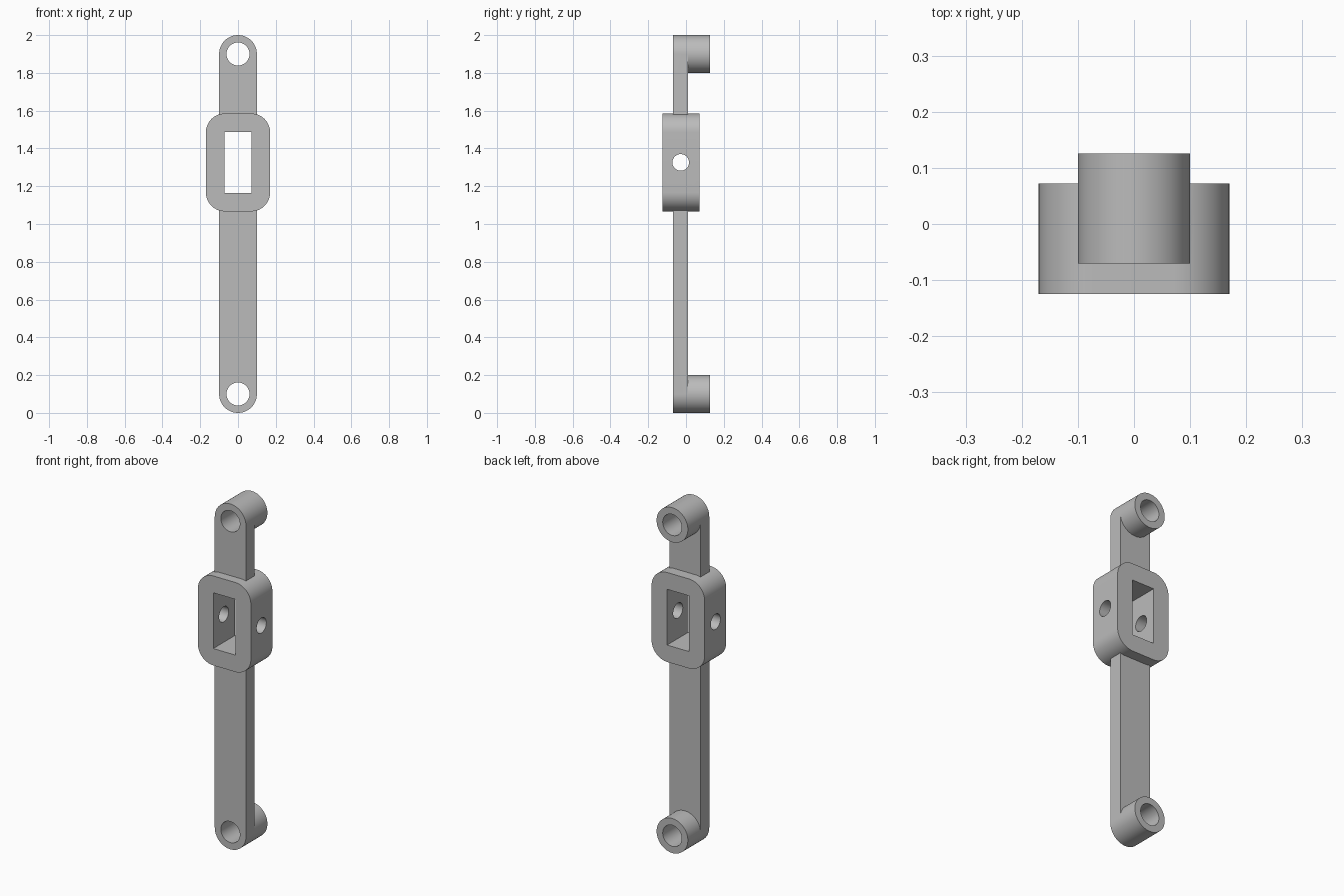
import bpy, bmesh, math
from mathutils import Matrix

cube = bpy.data.objects.get("Cube")
if cube:
    bpy.data.objects.remove(cube)

grey = bpy.data.materials.new("plain grey")
grey.use_nodes = True
grey.diffuse_color = (0.5, 0.5, 0.5, 1)
grey.node_tree.nodes["Principled BSDF"].inputs["Base Color"].default_value = (0.5, 0.5, 0.5, 1)

MID = 1.326          # height of the housing centre
EYES = (0.1, 1.9)    # heights of the two end eyes


def make_object(name, bm):
    bmesh.ops.recalc_face_normals(bm, faces=bm.faces)
    mesh = bpy.data.meshes.new(name)
    bm.to_mesh(mesh)
    bm.free()
    mesh.materials.append(grey)
    ob = bpy.data.objects.new(name, mesh)
    bpy.context.collection.objects.link(ob)
    return ob


def rounded_prism(name, half_x, half_z, radius, y0, y1, z, steps=16):
    """Rounded rectangle in xz, extruded along y."""
    bm = bmesh.new()
    points = []
    for i, (sx, sz) in enumerate(((1, 1), (-1, 1), (-1, -1), (1, -1))):
        for k in range(steps + 1):
            a = math.pi / 2 * (i + k / steps)
            points.append((sx * (half_x - radius) + radius * math.cos(a), y0,
                           z + sz * (half_z - radius) + radius * math.sin(a)))
    face = bm.faces.new([bm.verts.new(p) for p in points])
    out = bmesh.ops.extrude_face_region(bm, geom=[face])["geom"]
    moved = [v for v in out if isinstance(v, bmesh.types.BMVert)]
    bmesh.ops.translate(bm, verts=moved, vec=(0, y1 - y0, 0))
    bmesh.ops.remove_doubles(bm, verts=bm.verts, dist=1e-5)
    return make_object(name, bm)


def cylinder(name, radius, length, centre, axis):
    bm = bmesh.new()
    turn = Matrix.Rotation(math.pi / 2, 4, axis)
    bmesh.ops.create_cone(bm, cap_ends=True, segments=64, radius1=radius, radius2=radius,
                          depth=length, matrix=Matrix.Translation(centre) @ turn)
    return make_object(name, bm)


def box(name, size, centre):
    bm = bmesh.new()
    bmesh.ops.create_cube(bm, size=1, matrix=Matrix.Translation(centre) @ Matrix.Diagonal((*size, 1)))
    return make_object(name, bm)


def combine(target, tool, operation):
    mod = target.modifiers.new(operation.lower(), "BOOLEAN")
    mod.operation, mod.solver, mod.object = operation, "EXACT", tool
    bpy.context.view_layer.objects.active = target
    bpy.ops.object.modifier_apply(modifier=mod.name)
    bpy.data.objects.remove(tool)


# flat bar with round ends
link = rounded_prism("link_arm", 0.1, 1.0, 0.1, -0.07, 0.01, 1.0)

# bosses at both ends, standing out at the back
for z in EYES:
    boss = rounded_prism("boss", 0.1, 0.1, 0.1, -0.07, 0.126, z)
    combine(link, boss, "UNION")

# rounded housing around the slot
housing = rounded_prism("housing", 0.17, 0.259, 0.1, -0.125, 0.072, MID)
combine(link, housing, "UNION")

# slot, cross pin hole and eye holes
combine(link, box("slot", (0.142, 1, 0.323), (0, 0, MID)), "DIFFERENCE")
combine(link, cylinder("pin_hole", 0.044, 1, (0, -0.028, MID), "Y"), "DIFFERENCE")
for z in EYES:
    combine(link, cylinder("eye_hole", 0.061, 1, (0, 0, z), "X"), "DIFFERENCE")

# smooth round walls, sharp edges elsewhere
bpy.ops.object.select_all(action="DESELECT")
link.select_set(True)
bpy.context.view_layer.objects.active = link
bpy.ops.object.shade_smooth_by_angle(angle=math.radians(30))
